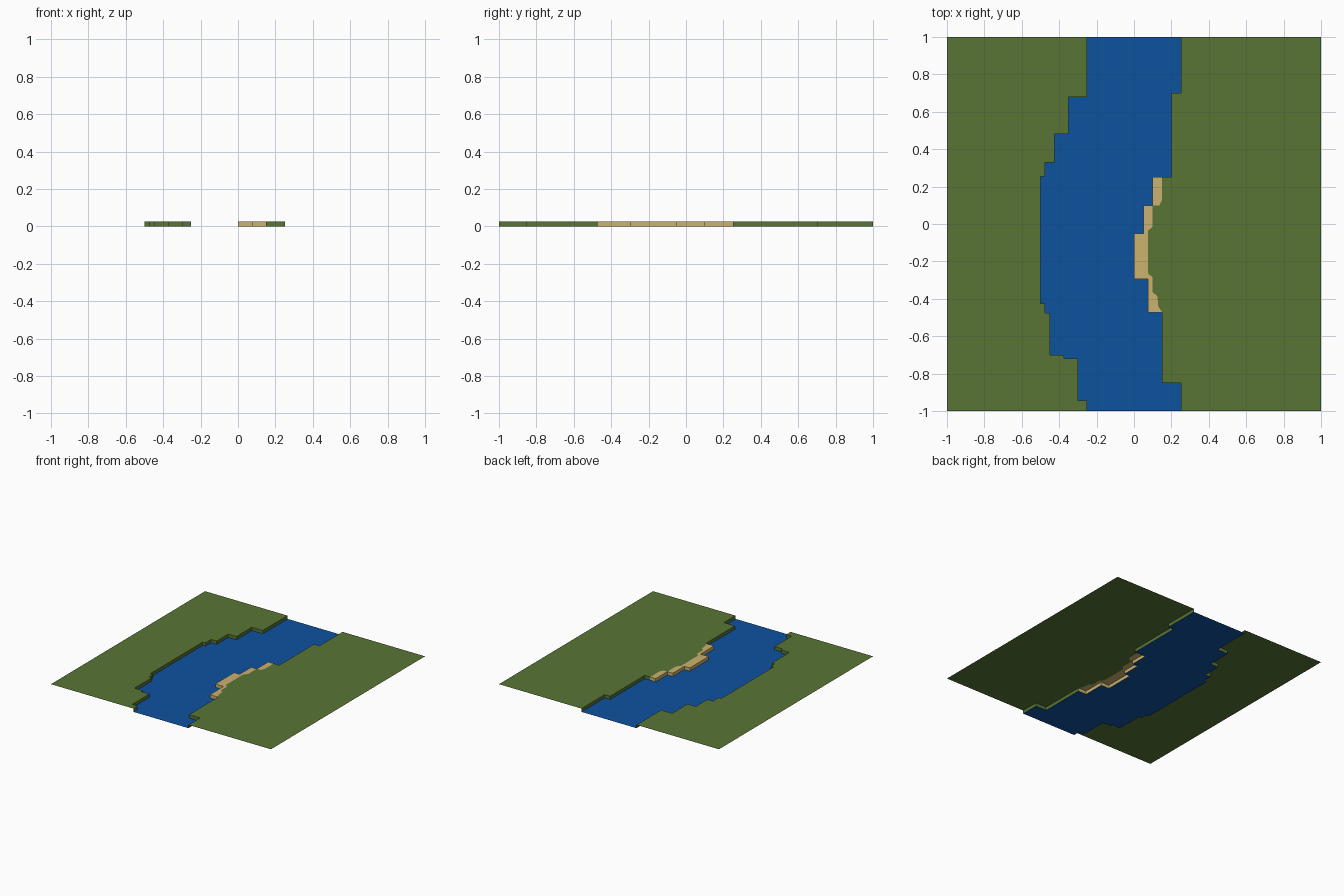
import bpy
import bmesh
from mathutils import Vector

if "Cube" in bpy.data.objects:
    bpy.data.objects.remove(bpy.data.objects["Cube"])

H = 0.027  # height of the banks above the water


def material(name, colour):
    m = bpy.data.materials.new(name)
    m.diffuse_color = (*colour, 1)
    m.use_nodes = True
    m.node_tree.nodes["Principled BSDF"].inputs["Base Color"].default_value = m.diffuse_color
    return m


GRASS = material("grass_green", (0.098, 0.178, 0.036))
WATER = material("water_blue", (0.004, 0.085, 0.347))
SAND = material("sand_tan", (0.604, 0.445, 0.156))


def make(name, mat, faces):
    bm = bmesh.new()
    for pts in faces:
        bm.faces.new([bm.verts.new(p) for p in pts])
    bmesh.ops.remove_doubles(bm, verts=bm.verts, dist=1e-5)
    mesh = bpy.data.meshes.new(name)
    bm.to_mesh(mesh)
    bm.free()
    mesh.materials.append(mat)
    ob = bpy.data.objects.new(name, mesh)
    bpy.context.collection.objects.link(ob)
    return ob


def sheet(points, z):
    # flat polygon, always facing up
    area = sum(a[0] * b[1] - b[0] * a[1] for a, b in zip(points, points[1:] + points[:1]))
    if area < 0:
        points = points[::-1]
    return [Vector((x, y, z)) for x, y in points]


def wall(path):
    # vertical strip below a path; faces the left-hand side of its direction
    return [[(*b, 0), (*a, 0), (*a, H), (*b, H)] for a, b in zip(path, path[1:])]


def stairs(steps, y):
    # (x, y_end) steps going south become a stepped path
    path = []
    for x, end in steps:
        path += [(x, y), (x, end)]
        y = end
    return path


# Stepped shorelines, north to south
left = stairs([(-.25, .68), (-.35, .48), (-.425, .33), (-.475, .255), (-.5, -.425),
               (-.475, -.475), (-.45, -.70), (-.375, -.72), (-.30, -.945), (-.25, -1)], 1)
right_north = stairs([(.25, .70), (.20, .25)], 1) + [(.15, .25)]
beach = [(.15, .25)] + stairs([(.10, .10), (.05, -.05), (0, -.295), (.075, -.472)], .25) + [(.15, -.472)]
right_south = stairs([(.15, -.85), (.25, -1)], -.472)

# Inland edge of the beach, north to south
inland = [(.15, .25), (.15, .13), (.135, .10), (.10, .10), (.10, -.015), (.075, -.035),
          (.075, -.265), (.10, -.285), (.10, -.365), (.125, -.385), (.13, -.44), (.15, -.472)]

# River surface
make("river_water", WATER, [sheet(left + (right_north + beach[1:] + right_south[1:])[::-1], 0)])

# Grass land and its bank walls
make("left_grass", GRASS, [sheet(left + [(-1, -1), (-1, 1)], H)] + wall(left))
make("right_grass", GRASS,
     [sheet(right_north + inland[1:] + right_south[1:] + [(1, -1), (1, 1)], H)]
     + wall(right_north[::-1]) + wall(right_south[::-1]))

# Sandy beach on the inner bend
make("sand_beach", SAND, [sheet(beach + inland[-2:0:-1], H)] + wall(beach[::-1]))
